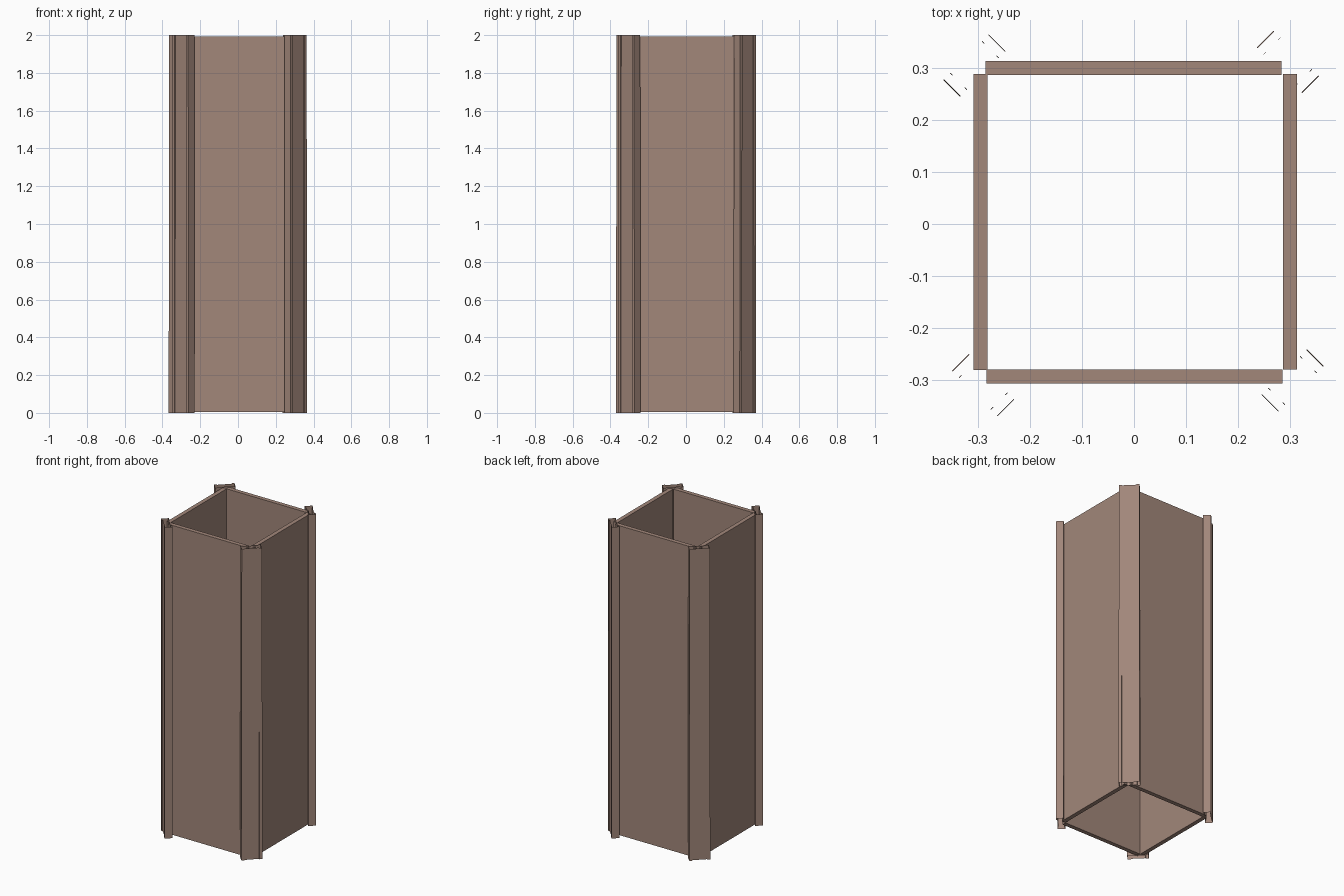
import bpy, bmesh, math

if "Cube" in bpy.data.objects:
    bpy.data.objects.remove(bpy.data.objects["Cube"])

mat = bpy.data.materials.new("warm brown")
mat.diffuse_color = (0.36, 0.242, 0.195, 1)
mat.use_nodes = True
mat.node_tree.nodes["Principled BSDF"].inputs["Base Color"].default_value = mat.diffuse_color


def finish(name, bm):
    me = bpy.data.meshes.new(name)
    bm.to_mesh(me)
    bm.free()
    me.materials.append(mat)
    ob = bpy.data.objects.new(name, me)
    bpy.context.collection.objects.link(ob)
    return ob


def panel(name, x0, x1, y0, y1, z0=0.004, z1=1.992):
    bm = bmesh.new()
    bmesh.ops.create_cube(bm, size=1)
    for v in bm.verts:
        v.co.x = x1 if v.co.x > 0 else x0
        v.co.y = y1 if v.co.y > 0 else y0
        v.co.z = z1 if v.co.z > 0 else z0
    finish(name, bm)


# Open channel post: recessed faces between four small flanges, no end caps
quarter = [(0.0228, 0.0601), (0.0228, 0.0425), (0.0165, 0.0425)]
profile = (quarter
           + [(s, -t) for s, t in reversed(quarter)]
           + [(-s, -t) for s, t in quarter]
           + [(-s, t) for s, t in reversed(quarter)])


def post(name, cx, cy, angle):
    ca, sa = math.cos(math.radians(angle)), math.sin(math.radians(angle))
    bm = bmesh.new()
    rings = []
    for z, flare in ((0, 1.03), (2, 1.0)):
        rings.append([bm.verts.new((cx + s * ca - t * flare * sa,
                                    cy + s * sa + t * flare * ca, z))
                      for s, t in profile])
    n = len(profile)
    for i in range(n):
        j = (i + 1) % n
        bm.faces.new((rings[0][i], rings[0][j], rings[1][j], rings[1][i]))
    bmesh.ops.reverse_faces(bm, faces=bm.faces[:])  # outward normals
    finish(name, bm)


# Four walls
panel("back_wall", -0.286, 0.284, 0.287, 0.314)
panel("front_wall", -0.284, 0.286, -0.307, -0.280)
panel("left_wall", -0.309, -0.282, -0.281, 0.289)
panel("right_wall", 0.287, 0.314, -0.280, 0.289)

# Four corner posts
post("back_right_post", 0.296, 0.312, 45)
post("back_left_post", -0.307, 0.305, 135)
post("front_left_post", -0.290, -0.310, 225)
post("front_right_post", 0.305, -0.301, 315)

# Make the post normals consistent: profile runs clockwise, so check the first face
for ob in bpy.context.collection.objects:
    if ob.name.endswith("post"):
        bm = bmesh.new()
        bm.from_mesh(ob.data)
        bmesh.ops.recalc_face_normals(bm, faces=bm.faces[:])
        bm.to_mesh(ob.data)
        bm.free()
